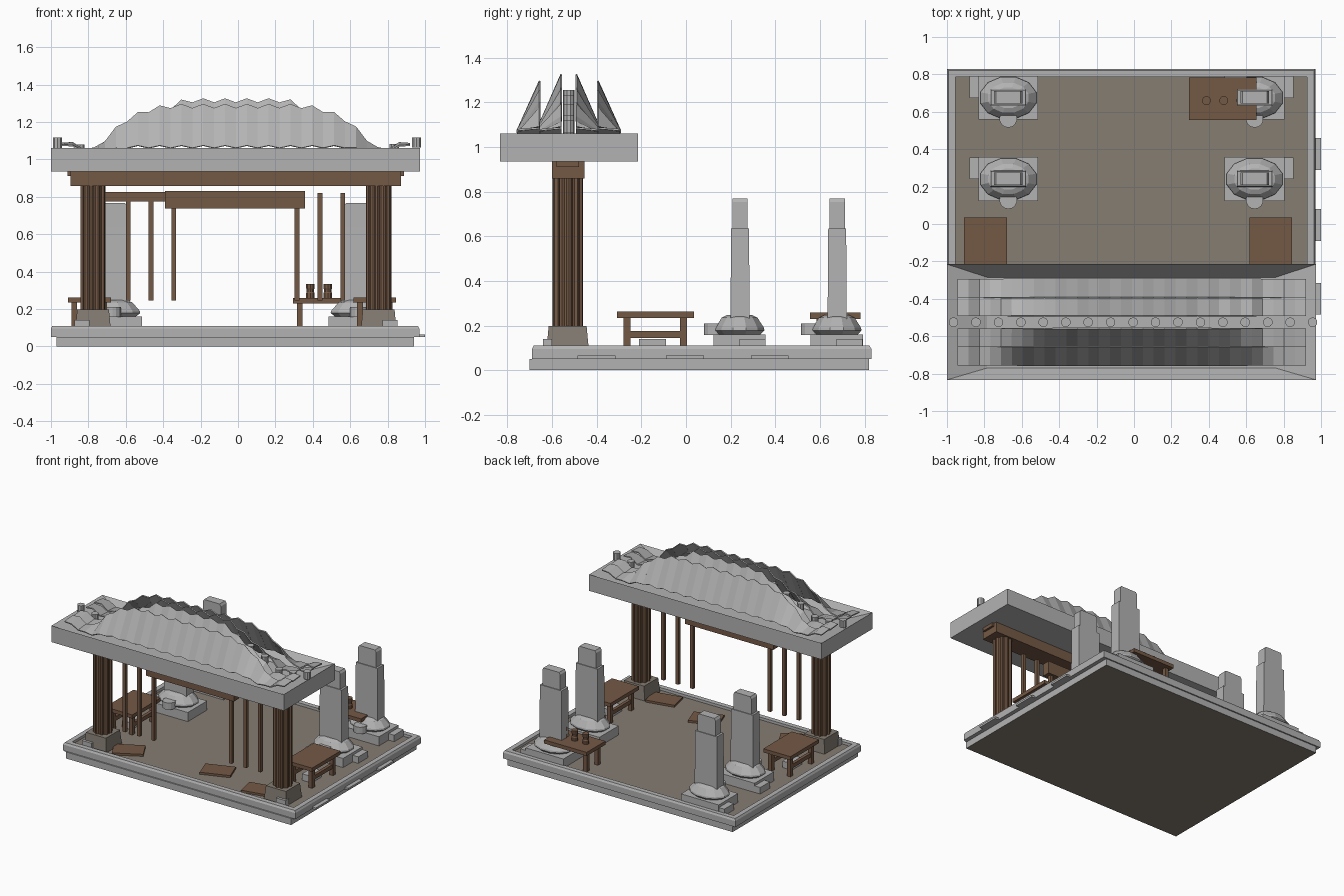
import bpy, bmesh, math
from mathutils import Matrix

if "Cube" in bpy.data.objects:
    bpy.data.objects.remove(bpy.data.objects["Cube"])


def material(name, rgb):
    m = bpy.data.materials.new(name)
    m.diffuse_color = (*rgb, 1)
    m.use_nodes = True
    m.node_tree.nodes["Principled BSDF"].inputs["Base Color"].default_value = m.diffuse_color
    return m


STONE = material("light grey stone", (0.45, 0.45, 0.45))
WOOD = material("brown wood", (0.175, 0.100, 0.060))
FLOOR = material("taupe floor", (0.235, 0.205, 0.170))


def finish(name, bm, *mats):
    bmesh.ops.recalc_face_normals(bm, faces=bm.faces)
    me = bpy.data.meshes.new(name)
    bm.to_mesh(me)
    bm.free()
    ob = bpy.data.objects.new(name, me)
    for m in mats:
        me.materials.append(m)
    bpy.context.collection.objects.link(ob)
    return ob


def loft(name, rings, mat, cap_mat=None):
    """Skin a stack of closed rings and cap both ends."""
    bm = bmesh.new()
    vs = [[bm.verts.new(p) for p in r] for r in rings]
    n = len(vs[0])
    for a, b in zip(vs, vs[1:]):
        for i in range(n):
            j = (i + 1) % n
            bm.faces.new((a[i], a[j], b[j], b[i]))
    for r in (vs[0], vs[-1]):
        bm.faces.new(r).material_index = 1 if cap_mat else 0
    return finish(name, bm, *([mat, cap_mat] if cap_mat else [mat]))


def rect(x0, x1, y0, y1, z, d=0.0):
    return [(x0 + d, y0 + d, z), (x1 - d, y0 + d, z), (x1 - d, y1 - d, z), (x0 + d, y1 - d, z)]


def box(name, x0, x1, y0, y1, z0, z1, mat, taper=0.0):
    return loft(name, [rect(x0, x1, y0, y1, z0), rect(x0, x1, y0, y1, z1, taper)], mat)


def ring(cx, cy, rx, ry, z, n):
    return [(cx + rx * math.cos(2 * math.pi * (i + .5) / n),
             cy + ry * math.sin(2 * math.pi * (i + .5) / n), z) for i in range(n)]


def cylinder(name, x, y, r, z0, z1, mat, n=12):
    return loft(name, [ring(x, y, r, r, z0, n), ring(x, y, r, r, z1, n)], mat)


# Courtyard tray with raised rim; floor colour inside and underneath
B = (-1.0, 0.97, -0.69, 0.83)
L = (-0.97, 0.94, -0.70, 0.82)
loft("courtyard_base", [rect(*L, 0), rect(*L, 0.05), rect(*B, 0.05), rect(*B, 0.095),
                        rect(*B, 0.11, 0.008), rect(*B, 0.11, 0.045), rect(*B, 0.09, 0.045)],
     STONE, FLOOR)
for y in (-0.4, -0.005, 0.375):
    box("rim_plate", 0.96, 1.0, y - 0.085, y + 0.085, 0.05, 0.065, STONE)

# Loose boards on the floor
for x, y, a in ((-0.57, -0.51, 0.5), (0.13, -0.43, 0.35), (0.55, -0.52, 0.2)):
    ob = box("floor_board", -0.11, 0.11, -0.075, 0.075, 0, 0.018, WOOD)
    ob.matrix_world = Matrix.Translation((x, y, 0.088)) @ Matrix.Rotation(a, 4, 'Z')

# Gate columns: fluted shafts on tapered plinths
CY = -0.53
for cx in (-0.775, 0.752):
    prof = []
    for i in range(40):
        r = 0.068 if i % 4 < 2 else 0.058
        a = 2 * math.pi * (i + 0.5) / 40
        prof.append((cx + r * math.cos(a), CY + r * math.sin(a)))
    loft("gate_column", [[(x, y, z) for x, y in prof] for z in (0.18, 0.87)], WOOD)
    box("column_plinth", cx - 0.095, cx + 0.095, CY - 0.095, CY + 0.095, 0.09, 0.197, FLOOR, 0.01)
    s = 1 if cx > 0 else -1
    u = sorted((cx + s * 0.02, cx + s * 0.1))
    box("plinth_step", u[0], u[1], -0.64, -0.60, 0.09, 0.14, STONE)

# Beams, lintel and hanging bars
box("main_beam", -0.895, 0.872, -0.60, -0.455, 0.858, 0.935, WOOD)
box("beam_core", -0.912, 0.888, -0.58, -0.48, 0.91, 0.935, WOOD)
box("lintel", -0.39, 0.357, -0.56, -0.50, 0.737, 0.832, WOOD)
box("side_lintel", -0.715, -0.39, -0.55, -0.51, 0.775, 0.825, WOOD)
for x, top in ((-0.587, 0.80), (-0.465, 0.80), (-0.343, 0.80), (0.315, 0.80), (0.438, 0.82), (0.56, 0.82)):
    box("hanging_bar", x - 0.0125, x + 0.0125, CY - 0.0125, CY + 0.0125, 0.245, top, WOOD)

# Roof slab hollowed like a shallow basin
R = (-1.0, 0.972, -0.833, -0.215)
loft("roof_slab", [rect(*R, 0.935), rect(*R, 1.06), rect(-0.785, 0.757, -0.77, -0.285, 0.97)], STONE)


def hump(x, full, end):
    t = min(1, max(0, (end - abs(x + 0.01)) / (end - full)))
    return t * (2 - t) if full > 0.3 else t


def dip(x):
    """Tile bed height: low at the sides of the hump, turned up at the ends."""
    a = abs(x + 0.01)
    return 1.06 - 0.035 * max(0, 1 - abs(a - 0.74) / 0.16) + 0.02 * max(0, (a - 0.85) / 0.1)


# Folded roof tiles: two steep rows either side of the ridge
RY, STEP = -0.525, 0.1165
for side in (-1, 1):
    for row, (d0, d1, lift, full, end) in enumerate(((0.23, 0.13, 0.0, 0.32, 0.76),
                                                    (0.13, 0.033, 0.03, 0.28, 0.70))):
        bm = bmesh.new()
        for i in range(16):
            x = -0.885 + STEP * i
            strip = []
            for dx in (-STEP / 2, 0, STEP / 2):
                xx = x + dx
                h = hump(xx, full, end)
                fold = 0.022 if dx == 0 else 0.0
                z0 = dip(xx) + lift * h + fold * 0.6
                z1 = dip(xx) + (lift + 0.205) * h + fold + 0.008
                strip.append((bm.verts.new((xx, RY + side * d0, z0)),
                              bm.verts.new((xx, RY + side * d1, z1))))
            for a, b in zip(strip, strip[1:]):
                bm.faces.new((a[0], b[0], b[1], a[1]))
        ob = finish("roof_tiles_" + ("outer", "inner")[row], bm, STONE)
        so = ob.modifiers.new("thickness", 'SOLIDIFY')
        so.thickness = 0.008
        so.offset = 0

# Round studs along the ridge
for i in range(17):
    x = -0.965 + 0.12 * i
    z = dip(x) + 0.16 * hump(x, 0.3, 0.75)
    cylinder("ridge_stud", x, RY - 0.0, 0.026, z - 0.02, z + 0.035, STONE, 10)


# Benches, and the low table with cups
def table(name, x0, x1, y0, y1, z1, rail=True):
    box(name + "_top", x0, x1, y0, y1, z1 - 0.028, z1, WOOD)
    for lx in (x0 + 0.02, x1 - 0.05):
        for ly in (y0 + 0.03, y1 - 0.062):
            box(name + "_leg", lx, lx + 0.03, ly, ly + 0.032, 0.09, z1 - 0.028, WOOD)
        if rail:
            box(name + "_rail", lx + 0.003, lx + 0.027, y0 + 0.04, y1 - 0.04, 0.145, 0.175, WOOD)


for x0, x1 in ((-0.91, -0.68), (0.617, 0.845)):
    table("bench", x0, x1, -0.31, 0.035, 0.262)
    c = (x0 + x1) / 2
    box("bench_block", c - 0.04, c + 0.04, -0.21, -0.09, 0.09, 0.14, STONE)
table("cup_table", 0.295, 0.655, 0.555, 0.782, 0.258, False)
for x in (0.387, 0.48, 0.572):
    loft("cup", [ring(x, 0.66, r, r, z, 10) for r, z in
                 ((0.024, 0.257), (0.024, 0.285), (0.021, 0.29), (0.021, 0.305), (0.024, 0.31), (0.024, 0.335))],
         WOOD)

# Four stone pillars, each on a faceted mound and a block
for sx, cx in ((-1, -0.672), (1, 0.645)):
    for cy in (0.24, 0.675):
        box("pillar_block", cx - 0.16, cx + 0.16, cy - 0.117, cy + 0.117, 0.09, 0.16, STONE)
        u = sorted((cx + sx * 0.15, cx + sx * 0.207))
        box("side_block", u[0], u[1], cy, cy + 0.116, 0.09, 0.14, STONE)
        loft("pillar_mound", [ring(cx, cy, 0.155 * k, 0.115 * k, z, 12) for k, z in
                              ((0.8, 0.155), (1.0, 0.178), (0.98, 0.19), (0.72, 0.235), (0.5, 0.247))], STONE)
        cylinder("offering_drum", cx, cy - 0.113, 0.047, 0.158, 0.21, STONE, 14)
        py = cy + 0.002
        box("pillar_lower", cx - 0.095, cx + 0.095, py - 0.043, py + 0.043, 0.23, 0.635, STONE, 0.003)
        loft("pillar_upper", [rect(cx - 0.076, cx + 0.076, py - 0.034, py + 0.034, 0.63),
                              rect(cx - 0.076, cx + 0.076, py - 0.034, py + 0.034, 0.752),
                              rect(cx - 0.066, cx + 0.066, py - 0.034, py + 0.034, 0.768)], STONE)
